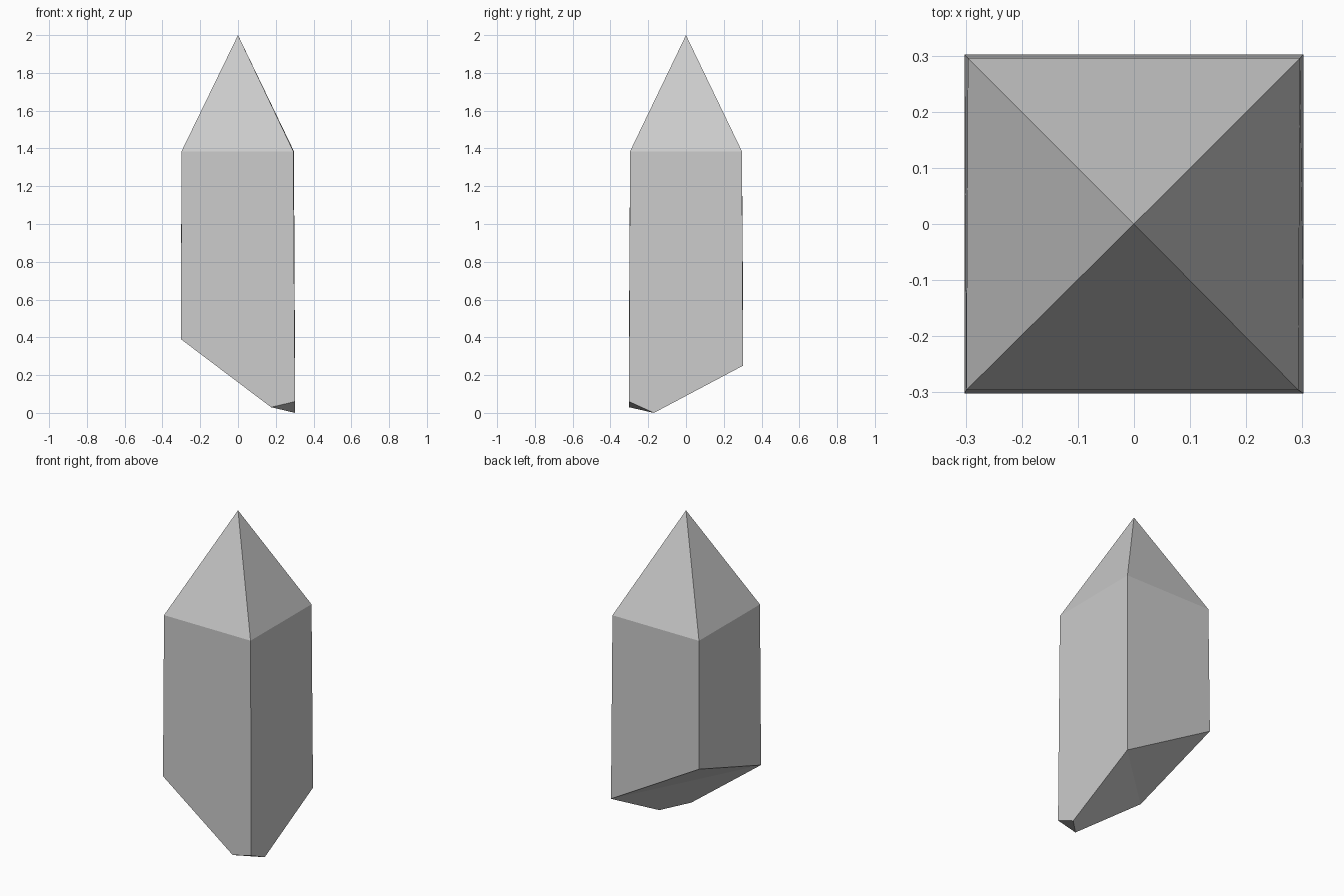
import bpy, bmesh

if "Cube" in bpy.data.objects:
    bpy.data.objects.remove(bpy.data.objects["Cube"])

bm = bmesh.new()

# Upper shoulder ring (front-left, front-right, back-right, back-left) and tip
s, h = 0.296, 1.385
ring = [bm.verts.new((x * s, y * s, h)) for x, y in ((-1.01, -1), (0.99, -1), (1, 1), (-1, 1))]
tip = bm.verts.new((0, 0, 2))

# Broken lower end: uneven corners plus a chipped front-right corner
b = 0.302
front_left = bm.verts.new((-b, -b, 0.39))
chip_left = bm.verts.new((0.175, -b, 0.03))
chip_corner = bm.verts.new((b, -b, 0.06))
chip_back = bm.verts.new((b, -0.17, 0.0))
back_right = bm.verts.new((b, b, 0.25))
back_left = bm.verts.new((-b, b, 0.595))

# Pointed cap
for i in range(4):
    bm.faces.new((ring[i], ring[(i + 1) % 4], tip))

# Four long sides, each following the broken end
sides = [
    (front_left, chip_left, chip_corner),
    (chip_corner, chip_back, back_right),
    (back_right, back_left),
    (back_left, front_left),
]
for i, lower in enumerate(sides):
    bm.faces.new((*lower, ring[(i + 1) % 4], ring[i]))

# Slanted underside, folded along its diagonal, and the small chip
bm.faces.new((front_left, back_left, back_right))
bm.faces.new((front_left, back_right, chip_back, chip_left))
bm.faces.new((chip_left, chip_back, chip_corner))
bmesh.ops.recalc_face_normals(bm, faces=bm.faces)

mesh = bpy.data.meshes.new("crystal_shard")
bm.to_mesh(mesh)
bm.free()
bpy.context.collection.objects.link(bpy.data.objects.new("crystal_shard", mesh))
